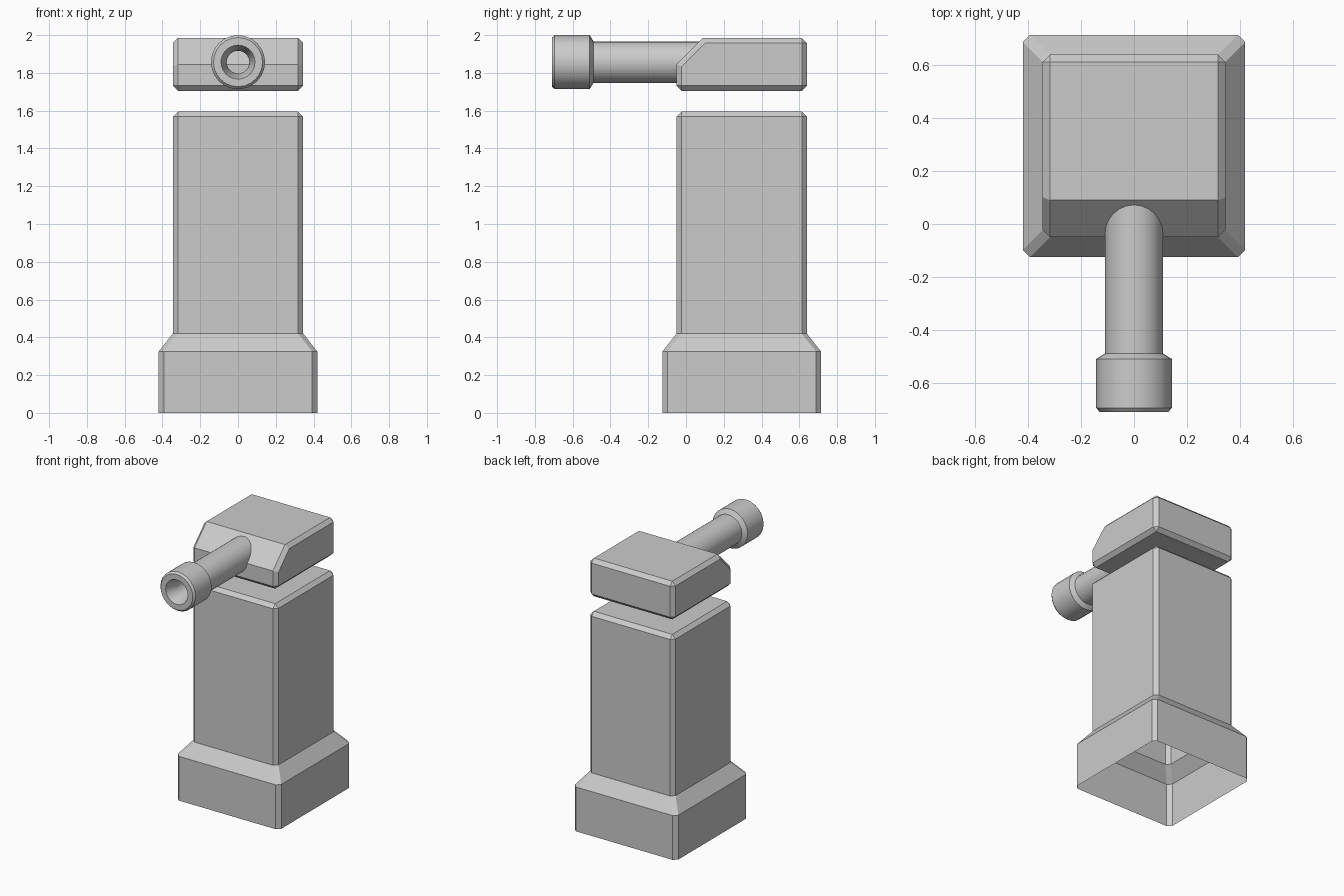
import bpy, bmesh, math

if "Cube" in bpy.data.objects:
    bpy.data.objects.remove(bpy.data.objects["Cube"])

CY = 0.295      # centre of the square post in y
C = 0.027       # small chamfer


def make(name, bm):
    bmesh.ops.recalc_face_normals(bm, faces=bm.faces)
    me = bpy.data.meshes.new(name)
    bm.to_mesh(me)
    bm.free()
    ob = bpy.data.objects.new(name, me)
    bpy.context.collection.objects.link(ob)
    return ob


def octagon(bm, h, z, c=C):
    pts = []
    for i in range(4):
        a = i * math.pi / 2
        for x, y in ((h, -(h - c)), (h, h - c)):
            pts.append((x * math.cos(a) - y * math.sin(a),
                        x * math.sin(a) + y * math.cos(a) + CY, z))
    return [bm.verts.new(p) for p in pts]


def bridge(bm, a, b):
    n = len(a)
    for i in range(n):
        bm.faces.new((a[i], a[(i + 1) % n], b[(i + 1) % n], b[i]))


# post: flared foot and tall shaft, open underneath
bm = bmesh.new()
rings = [octagon(bm, h, z, c) for h, z, c in (
    (0.42, 0, C), (0.42, 0.325, C), (0.345, 0.42, C), (0.345, 1.568, C), (0.345 - C, 1.595, 0))]
for a, b in zip(rings, rings[1:]):
    bridge(bm, a, b)
bm.faces.new(rings[-1])
bmesh.ops.remove_doubles(bm, verts=bm.verts, dist=1e-4)
make("post", bm)

# head: side profile with sloping front, all square edges chamfered
bm = bmesh.new()
profile = [(-0.05, 1.705), (0.64, 1.705), (0.64, 1.985), (0.09, 1.985), (-0.05, 1.845)]
left, right = [[bm.verts.new((x, y, z)) for y, z in profile] for x in (-0.345, 0.345)]
bridge(bm, left, right)
bm.faces.new(left)
bm.faces.new(right)
bmesh.ops.recalc_face_normals(bm, faces=bm.faces)
sharp = [e for e in bm.edges if e.calc_face_angle() > math.radians(60)]
bmesh.ops.bevel(bm, geom=sharp, offset=C, segments=1, affect='EDGES', profile=0.5)
make("head", bm)

# barrel: lathed tube with a collar at the muzzle and a stepped bore
bm = bmesh.new()
N, ZC = 24, 1.857
lathe = [(0.11, 0.12), (0.11, -0.49), (0.143, -0.51), (0.143, -0.695), (0.13, -0.71),
         (0.09, -0.71), (0.06, -0.62), (0.06, -0.03)]
rings = [[bm.verts.new((r * math.cos(2 * math.pi * i / N), y, ZC + r * math.sin(2 * math.pi * i / N)))
          for i in range(N)] for r, y in lathe]
for a, b in zip(rings, rings[1:]):
    bridge(bm, a, b)
barrel = make("barrel", bm)
bpy.context.view_layer.objects.active = barrel
barrel.select_set(True)
bpy.ops.object.shade_smooth_by_angle(angle=math.radians(30))
